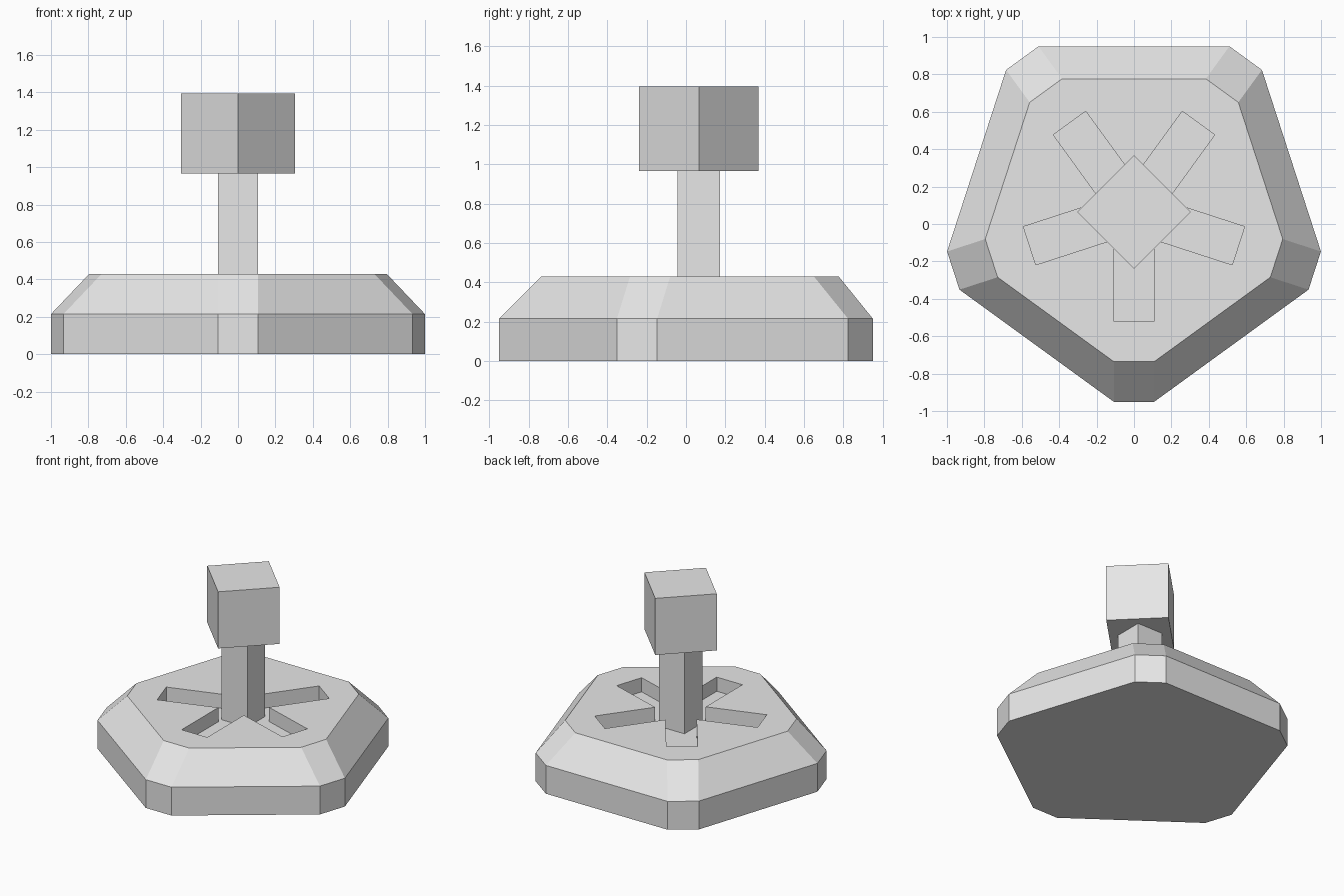
import bpy
import bmesh
from math import cos, sin, pi
from mathutils import Matrix

if "Cube" in bpy.data.objects:
    bpy.data.objects.remove(bpy.data.objects["Cube"])

U = 0.1073               # module that every part is a multiple of
CENTRE_Y = 0.065         # pentagon centre
OUTER = 1.016            # centre to clipped corner
INNER = OUTER - 2 * U    # same, on the top deck
SLOT = INNER - 2 * U     # centre to slot end

grey = bpy.data.materials.new("plain_grey")
grey.use_nodes = True
grey.diffuse_color = (0.8, 0.8, 0.8, 1)
grey.node_tree.nodes["Principled BSDF"].inputs["Base Color"].default_value = (0.8, 0.8, 0.8, 1)


def finish(name, bm):
    bmesh.ops.recalc_face_normals(bm, faces=bm.faces)
    mesh = bpy.data.meshes.new(name)
    bm.to_mesh(mesh)
    bm.free()
    mesh.materials.append(grey)
    obj = bpy.data.objects.new(name, mesh)
    obj.location.y = CENTRE_Y
    bpy.context.collection.objects.link(obj)


def arm_point(k, along, side, z):
    a = -pi / 2 + k * 2 * pi / 5
    return (along * cos(a) - side * sin(a), along * sin(a) + side * cos(a), z)


def block(name, width, low, high, turn):
    bm = bmesh.new()
    bmesh.ops.create_cube(bm, size=1)
    bm.transform(Matrix.Translation((0, 0, (low + high) / 2))
                 @ Matrix.Rotation(turn, 4, "Z")
                 @ Matrix.Diagonal((width, width, high - low, 1)))
    finish(name, bm)


def build_base():
    bm = bmesh.new()

    def ring(radius, z):
        return [bm.verts.new(arm_point(k, radius, s * U, z)) for k in range(5) for s in (-1, 1)]

    def star(z):
        verts = []
        for k in range(5):
            verts += [bm.verts.new(arm_point(k, SLOT, s * U, z)) for s in (-1, 1)]
            verts.append(bm.verts.new(arm_point(k + 0.5, U / sin(pi / 5), 0, z)))
        return verts

    def walls(a, b):
        n = len(a)
        for i in range(n):
            j = (i + 1) % n
            bm.faces.new((a[i], a[j], b[j], b[i]))

    # Clipped pentagon with a sloped shoulder
    foot, shoulder, deck = ring(OUTER, 0), ring(OUTER, 2 * U), ring(INNER, 4 * U)
    bm.faces.new(foot)
    walls(foot, shoulder)
    walls(shoulder, deck)

    # Star-shaped recess of five slots
    rim, floor = star(4 * U), star(3 * U)
    walls(rim, floor)
    bm.faces.new(floor)

    # Deck around the recess
    for k in range(5):
        n = (k + 1) % 5
        bm.faces.new((deck[2 * k], deck[2 * k + 1], rim[3 * k + 1], rim[3 * k]))
        bm.faces.new((deck[2 * k + 1], deck[2 * n], rim[3 * n], rim[3 * k + 2], rim[3 * k + 1]))
    finish("slotted_base", bm)


build_base()
block("post", 2 * U, 3 * U, 9 * U, 0)
block("top_cube", 4 * U, 9 * U, 13 * U, pi / 4)
